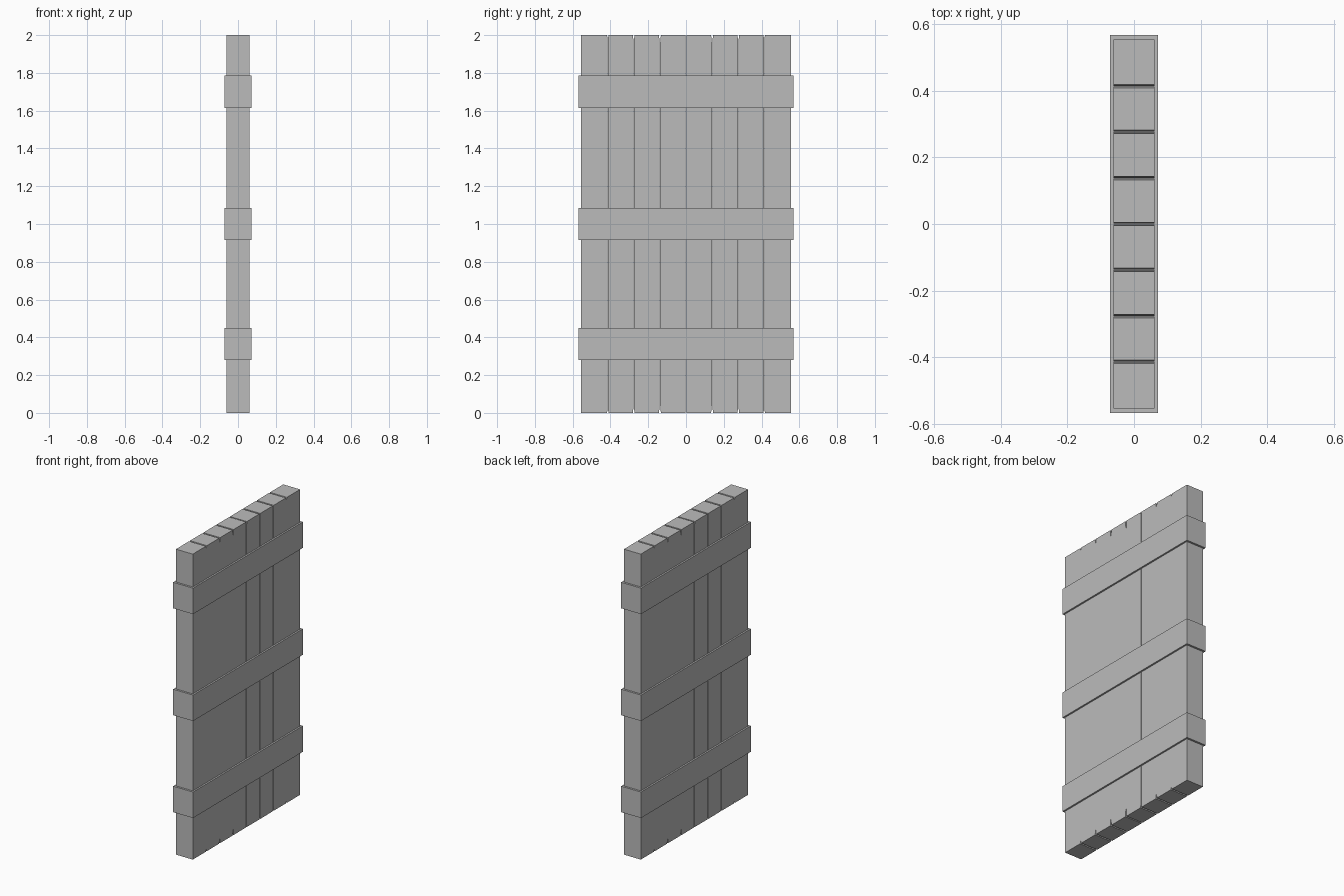
import bpy, bmesh

if "Cube" in bpy.data.objects:
    bpy.data.objects.remove(bpy.data.objects["Cube"])

HEIGHT = 2.0
HALF_T = 0.061      # half thickness of planks
HALF_W = 0.555      # half width of the door

grey = bpy.data.materials.new("plain grey")
grey.diffuse_color = (0.5, 0.5, 0.5, 1)
grey.use_nodes = True
grey.node_tree.nodes["Principled BSDF"].inputs["Base Color"].default_value = grey.diffuse_color


def prism(name, profile, half_t):
    """Extrude a (y, z) profile through the door thickness along x."""
    bm = bmesh.new()
    face = bm.faces.new([bm.verts.new((-half_t, y, z)) for y, z in profile])
    ext = bmesh.ops.extrude_face_region(bm, geom=[face])
    verts = [v for v in ext["geom"] if isinstance(v, bmesh.types.BMVert)]
    bmesh.ops.translate(bm, verts=verts, vec=(2 * half_t, 0, 0))
    bmesh.ops.recalc_face_normals(bm, faces=bm.faces)
    me = bpy.data.meshes.new(name)
    bm.to_mesh(me)
    bm.free()
    me.materials.append(grey)
    ob = bpy.data.objects.new(name, me)
    bpy.context.collection.objects.link(ob)
    return ob


# Seams between planks: position, half gap, half notch width, notch depth
half_seams = [(0.138, 0.0010, 0.005, 0.044),
              (0.277, 0.0006, 0.005, 0.030),
              (0.414, 0.0004, 0.005, 0.018)]
seams = [(-y, g, w, d) for y, g, w, d in reversed(half_seams)]
seams += [(0.0, 0.0020, 0.004, 0.050)] + half_seams
edges = [(-HALF_W, 0, 0, 0)] + seams + [(HALF_W, 0, 0, 0)]

# Eight upright planks with corners tapered at both ends
for i, (a, b) in enumerate(zip(edges, edges[1:])):
    left, right = [], []
    for (y, g, w, d), s, side in ((a, 1, left), (b, -1, right)):
        if d == 0:
            side += [(y, 0), (y, HEIGHT)]
        else:
            side += [(y + s * w, 0), (y + s * g, d),
                     (y + s * g, HEIGHT - d), (y + s * w, HEIGHT)]
    prism(f"plank_{i + 1}", left[::-1] + right, HALF_T)

# Three horizontal bands wrapping the planks
for name, z in (("lower", 0.365), ("middle", 1.0), ("upper", 1.7)):
    w, h = 0.568, 0.085
    prism(f"{name}_band", [(-w, z - h), (w, z - h), (w, z + h), (-w, z + h)], 0.072)
